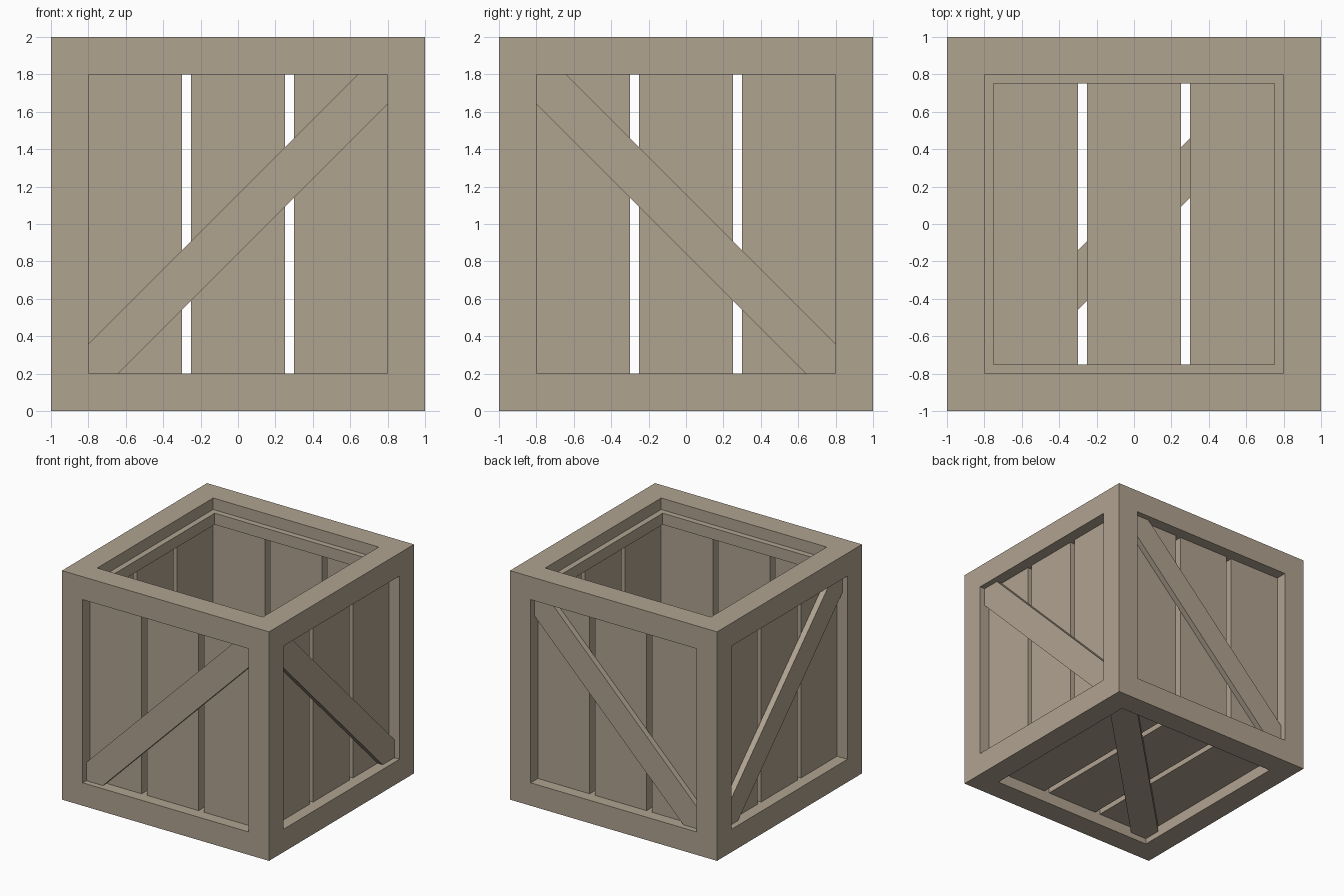
import bpy, bmesh
from mathutils import Vector

if "Cube" in bpy.data.objects:
    bpy.data.objects.remove(bpy.data.objects["Cube"])

wood = bpy.data.materials.new("weathered_wood")
wood.diffuse_color = (0.434, 0.366, 0.28, 1)
wood.use_nodes = True
wood.node_tree.nodes["Principled BSDF"].inputs["Base Color"].default_value = wood.diffuse_color

CENTRE = Vector((0, 0, 1))
WINDOW = 0.8   # half size of the openings in the frame


def finish(bm, name):
    """Turn a bmesh centred on the origin into a named object."""
    bmesh.ops.recalc_face_normals(bm, faces=bm.faces[:])
    mesh = bpy.data.meshes.new(name)
    bm.to_mesh(mesh)
    bm.free()
    mesh.materials.append(wood)
    ob = bpy.data.objects.new(name, mesh)
    ob.location = CENTRE
    bpy.context.collection.objects.link(ob)
    return ob


def prism(bm, outline, w0, w1, place):
    """Solid from a flat outline, between two distances from the centre."""
    low = [bm.verts.new(place(u, v, w0)) for u, v in outline]
    high = [bm.verts.new(place(u, v, w1)) for u, v in outline]
    bm.faces.new(low)
    bm.faces.new(high)
    n = len(outline)
    for i in range(n):
        j = (i + 1) % n
        bm.faces.new((low[i], low[j], high[j], high[i]))


# Frame: a cube with square windows pushed in until the reveals meet
bm = bmesh.new()
bmesh.ops.create_cube(bm, size=2)
panes = bm.faces[:]
bmesh.ops.inset_individual(bm, faces=panes, thickness=1 - WINDOW, use_even_offset=True)
panes = bmesh.ops.extrude_discrete_faces(bm, faces=panes)["faces"]
for f in panes:
    f.normal_update()
    bmesh.ops.translate(bm, verts=f.verts[:], vec=f.normal * (WINDOW - 1))
bmesh.ops.delete(bm, geom=panes, context='FACES')
bmesh.ops.remove_doubles(bm, verts=bm.verts[:], dist=0.001)
finish(bm, "crate_frame")

# Slatted panels with a diagonal brace; u is across, v along the slats, w outward
sides = {
    "front": lambda u, v, w: (u, -w, v),
    "back": lambda u, v, w: (u, w, v),
    "right": lambda u, v, w: (w, -u, v),
    "left": lambda u, v, w: (-w, -u, v),
    "bottom": lambda u, v, w: (u, v, -w),
}
L, B = WINDOW, WINDOW - 0.16
brace = [(-L, -L), (-B, -L), (L, B), (L, L), (B, L), (-L, -B)]
for side, place in sides.items():
    bm = bmesh.new()
    for a, b in ((-L, -0.3), (-0.25, 0.25), (0.3, L)):
        prism(bm, [(a, -L), (b, -L), (b, L), (a, L)], 0.8, 0.9, place)
    finish(bm, side + "_slats")
    bm = bmesh.new()
    prism(bm, brace, 0.9, 0.95, place)
    finish(bm, side + "_brace")

# Lip: thin square ring just inside the top opening
bm = bmesh.new()
rings = [[bm.verts.new((x * r, y * r, z)) for x, y in ((-1, -1), (1, -1), (1, 1), (-1, 1))]
         for r, z in ((0.8, 0.8), (0.75, 0.8), (0.75, 0.9), (0.8, 0.9))]
for k in range(4):
    p, q = rings[k], rings[(k + 1) % 4]
    for i in range(4):
        j = (i + 1) % 4
        bm.faces.new((p[i], p[j], q[j], q[i]))
finish(bm, "top_lip")
